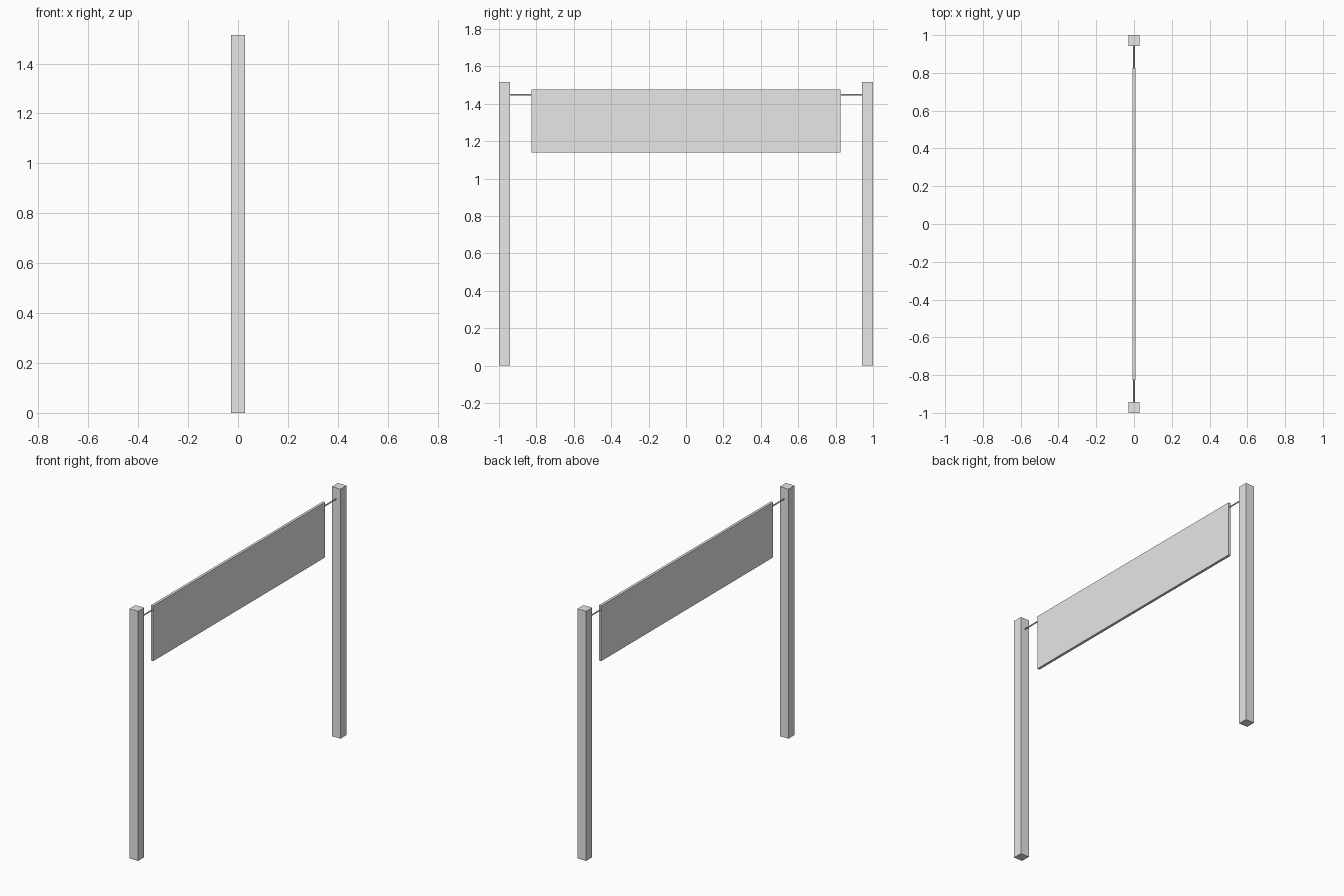
import bpy
import math

# Remove the default cube
default_cube = bpy.data.objects.get("Cube")
if default_cube:
    bpy.data.objects.remove(default_cube, do_unlink=True)

# Single flat grey
GREY = (0.8, 0.8, 0.8, 1.0)
grey = bpy.data.materials.new("light_grey")
grey.use_nodes = True
grey.diffuse_color = GREY
for node in grey.node_tree.nodes:
    if node.type == "BSDF_PRINCIPLED":
        node.inputs["Base Color"].default_value = GREY


def add_box(name, size, centre):
    bpy.ops.mesh.primitive_cube_add(size=1, location=centre)
    box = bpy.context.object
    box.name = name
    box.scale = size
    bpy.ops.object.transform_apply(location=False, rotation=False, scale=True)
    box.data.materials.append(grey)
    return box


POST_WIDTH = 0.058
POST_HEIGHT = 1.515
BANNER_BOTTOM, BANNER_TOP = 1.14, 1.475
BANNER_LENGTH = 1.65
ROPE_HEIGHT = 1.448

# Square posts at both ends
for name, side in (("front_post", -1), ("back_post", 1)):
    add_box(name, (POST_WIDTH, POST_WIDTH, POST_HEIGHT),
            (0, side * (1 - POST_WIDTH / 2), POST_HEIGHT / 2))

# Hanging banner panel
add_box("banner", (0.016, BANNER_LENGTH, BANNER_TOP - BANNER_BOTTOM),
        (0, 0, (BANNER_TOP + BANNER_BOTTOM) / 2))

# Short ropes tying the banner to the posts
inner, outer = BANNER_LENGTH / 2, 1 - POST_WIDTH
for name, side in (("front_rope", -1), ("back_rope", 1)):
    bpy.ops.mesh.primitive_cylinder_add(
        vertices=8, radius=0.004, depth=outer - inner + 0.01,
        location=(0, side * (inner + outer) / 2, ROPE_HEIGHT),
        rotation=(math.pi / 2, 0, 0))
    rope = bpy.context.object
    rope.name = name
    rope.data.materials.append(grey)
    bpy.ops.object.shade_smooth_by_angle()
